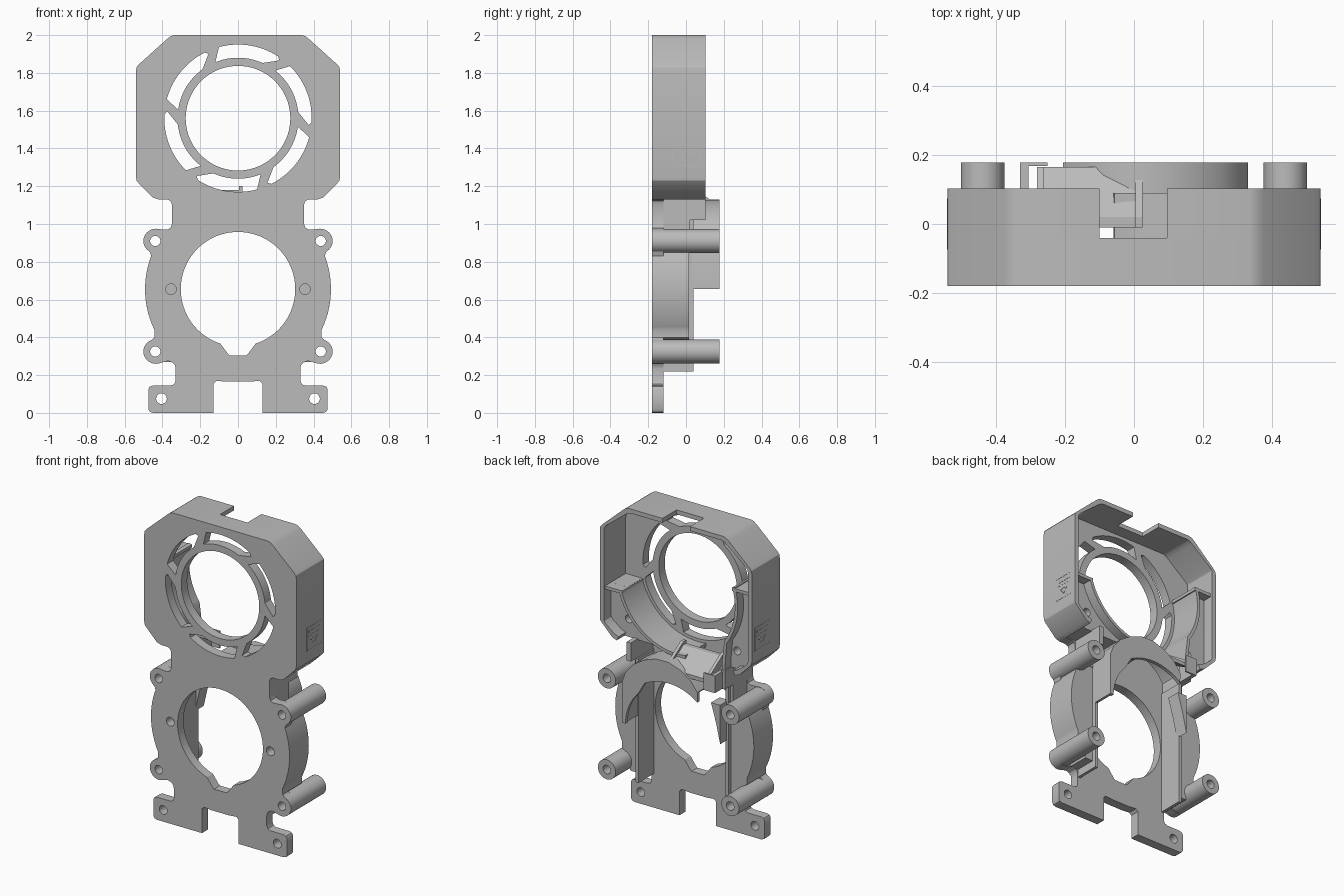
import bpy, bmesh
from math import sin, cos, radians, pi
from mathutils import Matrix

cube = bpy.data.objects.get("Cube")
if cube:
    bpy.data.objects.remove(cube, do_unlink=True)

grey = bpy.data.materials.new("plain grey")
grey.use_nodes = True
grey.diffuse_color = (0.5, 0.5, 0.5, 1)
grey.node_tree.nodes["Principled BSDF"].inputs["Base Color"].default_value = (0.5, 0.5, 0.5, 1)

FRONT, FLOOR, RIM, BACK = -0.18, -0.12, 0.103, 0.178
MID, FAN = 0.655, 1.56          # heights of the two round openings


def arc(cx, cz, r, a0, a1, n=24):
    return [(cx + r * cos(radians(a0 + (a1 - a0) * i / n)),
             cz + r * sin(radians(a0 + (a1 - a0) * i / n))) for i in range(n + 1)]


def circle(cx, cz, r, n=48):
    return arc(cx, cz, r, 0, 360, n)[:-1]


def rect(x0, x1, z0, z1):
    return [(x0, z0), (x1, z0), (x1, z1), (x0, z1)]


def flip(points):
    return [(-x, z) for x, z in reversed(points)]


def turned(x, s=1):
    """Stand an outline in the side plane at x."""
    return Matrix.Translation((x, 0, 0)) @ Matrix.Rotation(s * pi / 2, 4, 'Z')


def slab(name, loops, y0, y1, place=None):
    """Extrude filled outlines (inner loops become holes) from y0 to y1."""
    curve = bpy.data.curves.new(name, 'CURVE')
    curve.dimensions, curve.fill_mode = '2D', 'BOTH'
    curve.extrude = (y1 - y0) / 2
    for loop in loops:
        spline = curve.splines.new('POLY')
        spline.points.add(len(loop) - 1)
        for p, (x, z) in zip(spline.points, loop):
            p.co = (x, z, 0, 1)
        spline.use_cyclic_u = True
    temp = bpy.data.objects.new(name, curve)
    bpy.context.collection.objects.link(temp)
    dg = bpy.context.evaluated_depsgraph_get()
    mesh = bpy.data.meshes.new_from_object(temp.evaluated_get(dg))
    bpy.data.objects.remove(temp, do_unlink=True)
    mesh.transform(Matrix.Translation((0, (y0 + y1) / 2, 0)) @ Matrix.Rotation(pi / 2, 4, 'X'))
    if place:
        mesh.transform(place)
    bm = bmesh.new()
    bm.from_mesh(mesh)
    bmesh.ops.remove_doubles(bm, verts=bm.verts, dist=0.00005)
    bmesh.ops.recalc_face_normals(bm, faces=bm.faces)
    bm.to_mesh(mesh)
    bm.free()
    mesh.materials.clear()
    mesh.materials.append(grey)
    obj = bpy.data.objects.new(name, mesh)
    bpy.context.collection.objects.link(obj)
    bpy.ops.object.select_all(action='DESELECT')
    obj.select_set(True)
    bpy.context.view_layer.objects.active = obj
    bpy.ops.object.shade_smooth_by_angle(angle=radians(30))


# Front plate outline: one half, then mirrored
housing = [(.335, 2), (.355, 1.995), (.375, 1.98), (.525, 1.845), (.537, 1.83), (.54, 1.81),
           (.54, 1.25), (.537, 1.23), (.525, 1.215), (.45, 1.14), (.42, 1.13)]
half = housing + [(.375, 1.13), (.357, 1.122), (.35, 1.105), (.35, 1.0), (.357, .98), (.375, .97)]
half += arc(.435, .91, .065, 105, -60)
half += arc(0, MID, .492, 21, -26) + [(.443, .40)]
half += arc(.435, .325, .065, 70, -110)
half += [(.37, .275), (.345, .266), (.333, .25), (.33, .235), (.33, .17), (.338, .152), (.355, .145),
         (.45, .145), (.467, .139), (.475, .125), (.475, .02), (.467, .006), (.45, 0),
         (.13, 0), (.13, .155), (.115, .17), (.06, .165)]
outline = half + flip(half)

# Openings in the plate
opening = arc(0, MID, .303, -72, 252, 72) + [(-.055, .315), (-.045, .305), (.045, .305), (.055, .315)]
holes = [opening, circle(0, FAN, .277, 72)]
for k in range(6):
    a = 60 * k
    holes.append(arc(0, FAN, .32, 6 + a, 52 + a) + arc(0, FAN, .39, 45 + a, -3 + a)
                 + arc(0, FAN, .376, -5.5 + a, -5.5 + a, 1)[:1])
for s in (-1, 1):
    holes += [circle(s * .438, .91, .027), circle(s * .438, .325, .027),
              circle(s * .405, .075, .028), circle(s * .355, MID, .028)]
slab("front_plate", [outline] + holes, FRONT, FLOOR)

# Fan housing wall, open at the neck, with a notch cut from the rear of its top
t = .028
inner = [(x - (t if x > .45 else t / 2), z - t if z > 1.9 else z + t if z < 1.2 else z)
         for x, z in housing]
slab("housing_wall_front", [flip(housing)[::-1][::-1] + housing + inner[::-1] + flip(inner)[::-1]],
     FLOOR, -.04)
left_wall = [(.095, 2)] + housing + inner[::-1] + [(.095, 2 - t)]
right_wall = [(-.1, 2)] + flip(housing)[::-1] + flip(inner) + [(-.1, 2 - t)]
slab("housing_wall_left", [left_wall], -.04, RIM)
slab("housing_wall_right", [right_wall], -.04, RIM)

# Spiral duct around the fan: long arc on the left, straight outlet on the right
left_path = arc(0, FAN, .41, 344.5, 262, 30)
left_edge = arc(0, FAN, .43, 262, 344.5, 30)
right_path = arc(0, FAN, .41, 163, 215, 20) + [(-.32, 1.2), (-.318, 1.02)]
right_edge = [(-.34, 1.02), (-.342, 1.2)] + arc(0, FAN, .43, 215, 163, 20)
slab("duct_fill_left", [left_path + [(-.05, 1.125), (.43, 1.135), (.53, 1.235), (.53, 1.45)],
                        circle(.385, 1.25, .025)], FLOOR, .03)
slab("duct_fill_right", [right_path[:-1] + [(-.33, 1.135), (-.43, 1.135), (-.53, 1.235), (-.53, 1.68)],
                         circle(-.385, 1.25, .025)], FLOOR, .03)
slab("duct_wall_left", [left_path + left_edge], FLOOR, .09)
slab("duct_wall_right", [right_path + right_edge], FLOOR, .09)
slab("duct_shelf_left", [rect(.39, .53, 1.43, 1.45)], FLOOR, .09)
slab("duct_shelf_right", [rect(-.53, -.39, 1.66, 1.68)], FLOOR, .09)

# Mirrored parts: posts, side pads, ribs, neck walls and panels
pad = arc(0, MID, .492, 26, -26) + [(.443, .40), (.40, .375), (.385, .27), (.312, .27), (.312, .9), (.40, .9)]
for s, side in ((1, "left"), (-1, "right")):
    for z, level in ((.91, "upper"), (.325, "lower")):
        slab(f"{level}_post_{side}", [circle(s * .438, z, .063), circle(s * .438, z, .027)], FRONT + .001, BACK)
    slab(f"side_pad_{side}", [[(s * x, z) for x, z in pad]], FLOOR, .015)
    slab(f"side_rib_{side}", [rect(s * .31, s * .329, .22, 1.02)], FLOOR, .04)
    slab(f"neck_wall_{side}", [rect(s * .32, s * .349, 1.02, 1.14)], FLOOR, RIM)
    slab(f"neck_step_{side}", [rect(s * .31, s * .349, .9, 1.02)], FLOOR, .02)
    # Fine line panel on the housing side
    lines = [rect(-.074, .074, 1.305, 1.453), rect(-.069, .069, 1.31, 1.448)]
    lines += [rect(-.055, .055, 1.417, 1.428), rect(-.055, .055, 1.395, 1.4)]
    lines += [[(-.038, 1.373), (.038, 1.373), (0, 1.327)], [(-.028, 1.368), (.028, 1.368), (0, 1.335)]]
    slab(f"side_panel_{side}", lines, -.0012, .001, turned(s * .54, s))

# Duct hood over the lower opening, with its outer wall
crest = [(.33, MID), (.33, .92), (.305, .985), (.25, 1.05), (.17, 1.1), (.09, 1.128),
         (0, 1.13), (-.09, 1.1), (-.16, 1.05), (-.205, .99)]
slab("duct_hood", [crest + arc(0, MID, .34, 127, 60, 20) + arc(0, MID, .305, 45, 0, 16)], .155, BACK)
inset = [(x * .95, MID + (z - MID) * .96) for x, z in crest]
slab("hood_wall", [crest + inset[::-1]], .03, .156)
slab("duct_lip", [[(-.315, .66), (-.315, .91), (-.25, .91), (-.285, .79)]], .015, RIM)

# Sloped cover joining the fan duct to the hood, with raised side rims
cover = [(.165, 1.06), (.165, 1.085), (.02, 1.18), (-.01, 1.18), (-.01, 1.155)]
slab("sloped_cover", [cover], -.015, .27, turned(0))
for x, side in ((.015, "left"), (-.27, "right")):
    rim = [(y, z + .02) for y, z in cover[1:4]]
    slab(f"cover_rim_{side}", [cover[:1] + rim + cover[4:]], -.01, .01, turned(x))

# Small clip behind the neck
slab("clip_stem", [rect(-.33, -.305, 1.02, 1.13)], .05, BACK)
slab("clip_lip", [rect(-.33, -.25, 1.02, 1.13)], .168, BACK)
